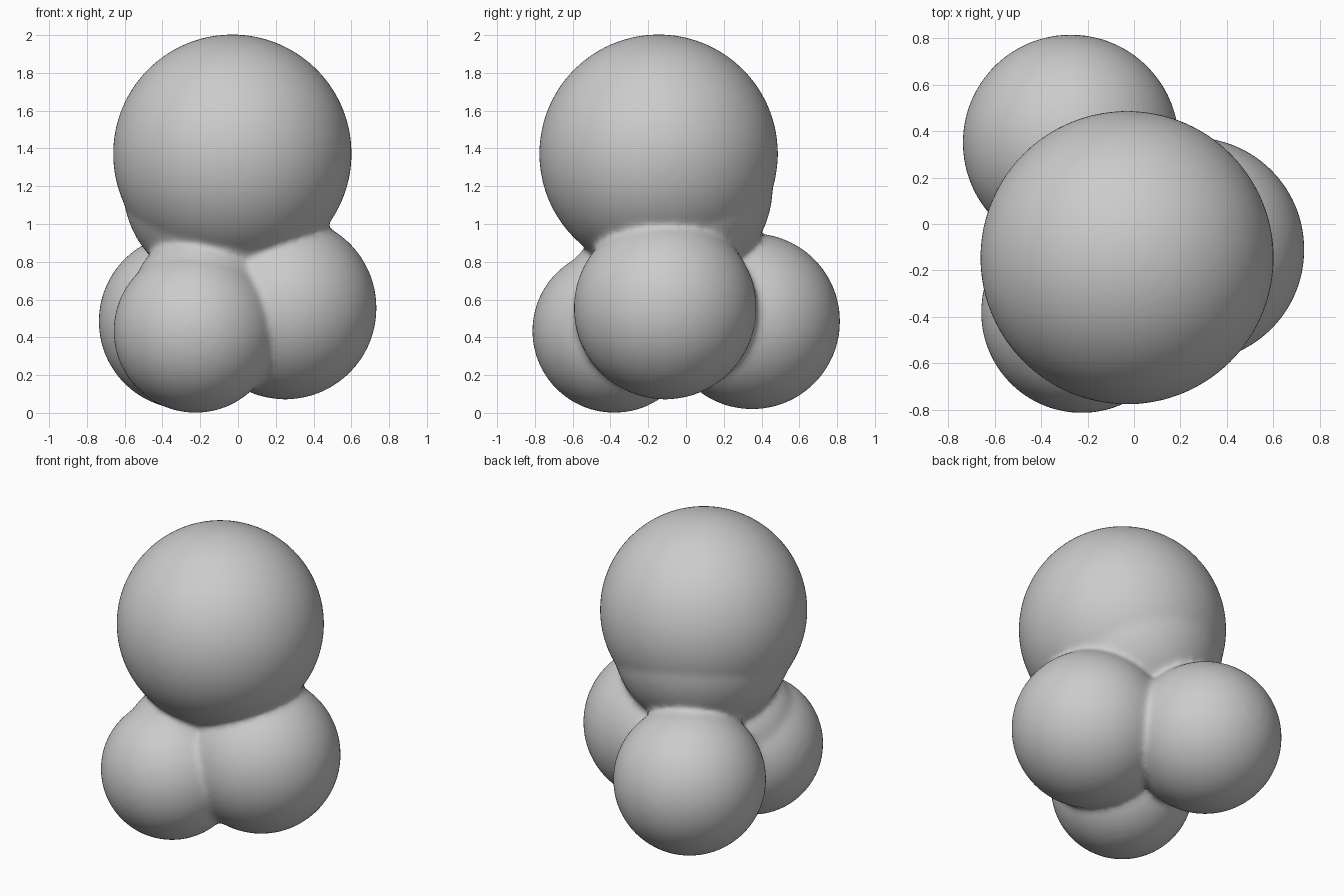
import bpy

if "Cube" in bpy.data.objects:
    bpy.data.objects.remove(bpy.data.objects["Cube"])

# Overlapping lobes: centre, radius
LOBES = [
    ((-0.03, -0.145, 1.372), 0.632),  # large upper lobe
    ((-0.06, -0.09, 1.20), 0.55),     # fullness toward the neck
    ((-0.225, -0.38, 0.434), 0.434),  # front left lobe
    ((-0.20, -0.30, 0.60), 0.36),     # front left shoulder
    ((-0.272, 0.35, 0.485), 0.466),   # back left lobe
    ((0.25, -0.11, 0.555), 0.484),    # right lobe
]

parts = []
for centre, radius in LOBES:
    bpy.ops.mesh.primitive_ico_sphere_add(subdivisions=5, radius=radius, location=centre)
    parts.append(bpy.context.object)

# Join all lobes into one body
bpy.ops.object.select_all(action='DESELECT')
for part in parts:
    part.select_set(True)
bpy.context.view_layer.objects.active = parts[0]
bpy.ops.object.join()
body = bpy.context.object
body.name = "lobed_body"
bpy.ops.object.transform_apply(location=True, rotation=True, scale=True)

# Fuse into one skin and soften the creases
fuse = body.modifiers.new("fuse", 'REMESH')
fuse.mode = 'VOXEL'
fuse.voxel_size = 0.018
fuse.use_smooth_shade = True
soften = body.modifiers.new("soften", 'SMOOTH')
soften.factor = 0.5
soften.iterations = 14
for name in ("fuse", "soften"):
    bpy.ops.object.modifier_apply(modifier=name)
bpy.ops.object.shade_smooth()
